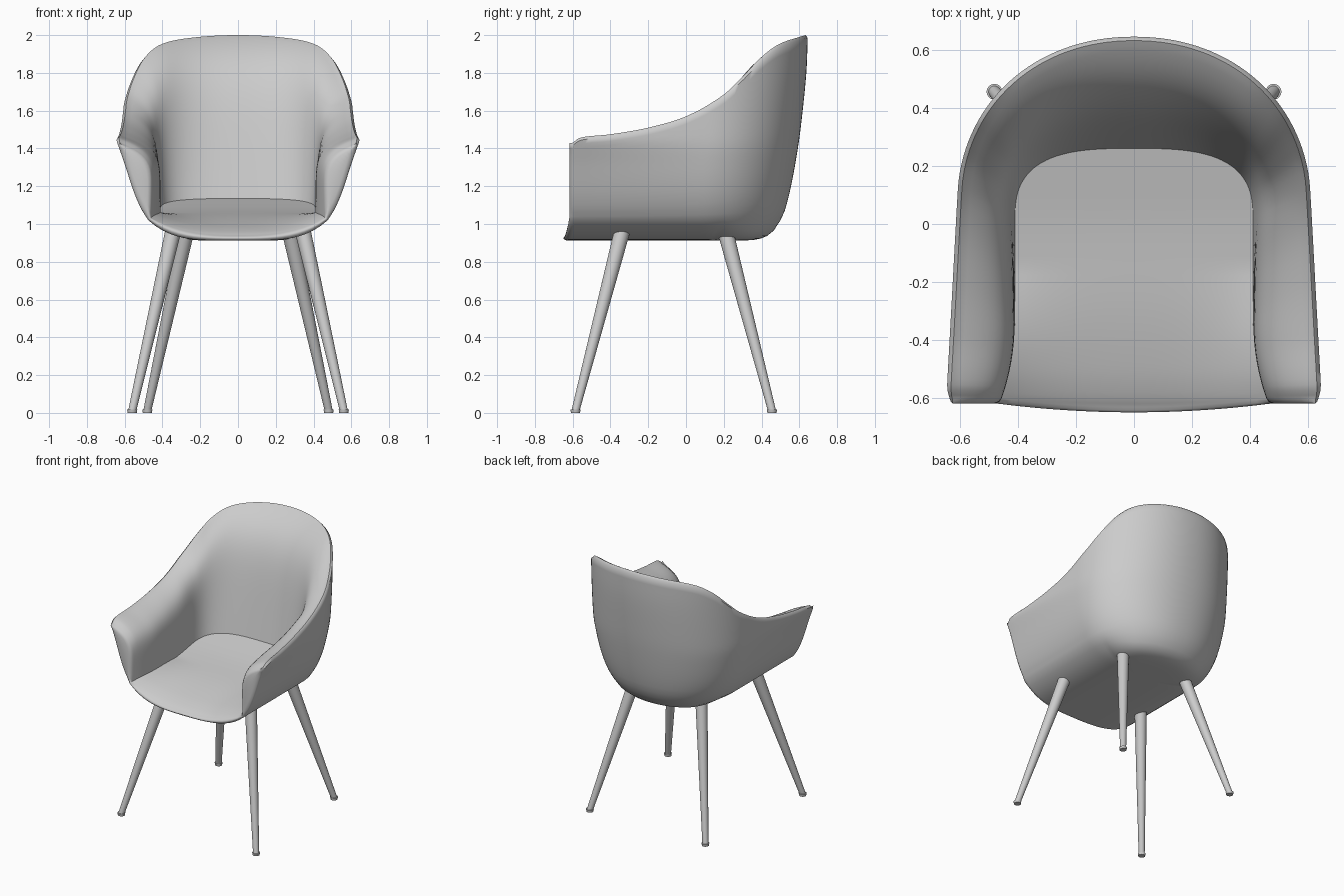
import bpy, bmesh, math
from mathutils import Vector

if "Cube" in bpy.data.objects:
    bpy.data.objects.remove(bpy.data.objects["Cube"])

grey = bpy.data.materials.new("light_grey")
grey.use_nodes = True
grey.diffuse_color = (0.6, 0.6, 0.6, 1)
grey.node_tree.nodes["Principled BSDF"].inputs["Base Color"].default_value = (0.6, 0.6, 0.6, 1)


def clamp(v):
    return max(0.0, min(1.0, v))


def smooth(table, v):
    """Smooth curve through (position, value) pairs."""
    v = max(table[0][0], min(table[-1][0], v))
    last = len(table) - 1
    i = next(k for k in range(last) if v <= table[k + 1][0])

    def slope(k):
        a, b = table[max(k - 1, 0)], table[min(k + 1, last)]
        return (b[1] - a[1]) / (b[0] - a[0])
    (x0, y0), (x1, y1) = table[i], table[i + 1]
    d = x1 - x0
    t = (v - x0) / d
    ease = t * t * (3 - 2 * t)
    return (y0 + (y1 - y0) * ease + d * t * (1 - t) ** 2 * slope(i)
            - d * t * t * (1 - t) * slope(i + 1))


# Profiles: rim height along y, shell width and depth by height, seat height along y,
# and how evenly the inner padding leans out along y
RIM = [(-.6, 1.43), (-.56, 1.457), (-.4, 1.475), (-.2, 1.51), (0, 1.57), (.2, 1.68),
       (.3, 1.77), (.4, 1.875), (.5, 1.95), (.645, 2.0)]
WIDTH = [(1.02, .475), (1.085, .515), (1.18, .553), (1.31, .585), (1.45, .605), (2, .605)]
DEPTH = [(1.02, .5), (1.07, .523), (1.2, .556), (1.4, .592), (1.55, .612), (1.8, .637), (2, .645)]
SEAT = [(-.645, .928), (-.6, .955), (-.5, .99), (-.3, 1.035), (0, 1.08), (.26, 1.135)]
LEAN = [(-.6, -.08), (-.35, 0), (0, .1), (.2, .25), (.4, .4), (.65, .48)]
FRONT, BOTTOM, EDGE = -.6, .912, 1.02
CORNER = .08
STRAIGHT = .42


def u_path(t, w, back, corner, power):
    """Half of a U-shaped plan: straight arm, then a rounded back."""
    if t <= STRAIGHT:
        k = (t / STRAIGHT) ** 1.3
        return w, FRONT + (corner - FRONT) * k
    a = (t - STRAIGHT) / (1 - STRAIGHT) * math.pi / 2
    return (w * abs(math.cos(a)) ** (2 / power),
            corner + (back - corner) * math.sin(a) ** (2 / power))


def outer(t, z, inset=0):
    x, y = u_path(t, smooth(WIDTH, z) - inset, smooth(DEPTH, z) - inset, CORNER, 2.1)
    return x + .038 * clamp((.1 - y) / .65) * clamp((z - EDGE) / .42) ** 3, y


def crease(t):
    x, y = u_path(t, .41, .26, 0, 3)
    return x + .05 * clamp((-.33 - y) / .27) ** 2, y


def spread(edge, corner, s):
    """Point between the middle of the seat and its edge, bowed at the front."""
    x, y = edge
    mid = min(y, corner)
    nose = clamp(1 - (y - FRONT) / .15)
    return x * s, mid + (y - mid) * s - .03 * nose * (1 - s * s)


def underside(t, s):
    edge = outer(t, EDGE)
    x, y = spread(edge, CORNER, s)
    return x, y, BOTTOM + (EDGE - BOTTOM) * s ** (4 + 4 * clamp((edge[1] - .2) / .2))


def seat(t, s):
    x, y = spread(crease(t), 0, s)
    lift = .08 * clamp(1 - (y - FRONT) / .45) * s ** 3
    return x, y, smooth(SEAT, y) + lift


def section(t, m=12, n=20):
    """Underside, outer wall, rim, padded inner wall and seat for one station."""
    rim_y = outer(t, 2)[1]
    rim = smooth(RIM, rim_y)
    lean = smooth(LEAN, rim_y)
    pts = [underside(t, i / m) for i in range(m + 1)]
    for i in range(1, n + 1):
        z = EDGE + (rim - .014 - EDGE) * i / n
        pts.append((*outer(t, z), z))
    pts.append((*outer(t, rim, .014), rim))
    cx, cy, cz = seat(t, 1)
    rx, ry = outer(t, rim, .032)
    for i in range(n, 0, -1):
        h = 1 - (1 - i / n) ** 1.4
        g = lean * h + (1 - lean) * h ** 6.5
        pts.append((cx + (rx - cx) * g, cy + (ry - cy) * g, cz + (rim - .01 - cz) * h))
    return [Vector(p) for p in pts + [seat(t, i / m) for i in range(m, -1, -1)]]


def rounded_front(points, inset, share, push):
    """Front edge ring: drawn in towards the opposite face and pushed forward."""
    ring = []
    for p, partner in zip(points, reversed(points)):
        gap = partner - p
        step = min(inset, gap.length * share)
        ring.append(p + gap.normalized() * step + Vector((0, -push, 0)))
    return ring


def finish(obj, angle):
    obj.data.materials.append(grey)
    bpy.ops.object.select_all(action='DESELECT')
    obj.select_set(True)
    bpy.context.view_layer.objects.active = obj
    bpy.ops.object.shade_smooth_by_angle(angle=math.radians(angle))


# Upholstered shell: half is lofted, then mirrored
STATIONS = 56
sections = [section(i / STATIONS) for i in range(STATIONS + 1)]
tip = sections[0]
sections = [rounded_front(tip, .026, .4, .018), rounded_front(tip, .008, .15, .011)] + sections
bm = bmesh.new()
grid = [[bm.verts.new(p) for p in points] for points in sections]
for a, b in zip(grid, grid[1:]):
    for k in range(len(a) - 1):
        bm.faces.new((a[k], a[k + 1], b[k + 1], b[k]))
front = grid[0]
count = len(front)
for k in range(count // 2):
    ring = (front[k], front[count - 1 - k], front[count - 2 - k], front[k + 1])
    bm.faces.new(list(dict.fromkeys(ring)))
bmesh.ops.remove_doubles(bm, verts=bm.verts, dist=.0004)
bmesh.ops.mirror(bm, geom=bm.verts[:] + bm.edges[:] + bm.faces[:], axis='X', merge_dist=.0004)
bmesh.ops.remove_doubles(bm, verts=bm.verts, dist=.0004)
bmesh.ops.recalc_face_normals(bm, faces=bm.faces)
mesh = bpy.data.meshes.new("seat_shell")
bm.to_mesh(mesh)
bm.free()
shell = bpy.data.objects.new("seat_shell", mesh)
bpy.context.collection.objects.link(shell)
finish(shell, 55)


def tapered_rod(name, low, high, r_low, r_high):
    low, high = Vector(low), Vector(high)
    axis = high - low
    bpy.ops.mesh.primitive_cone_add(vertices=32, radius1=r_low, radius2=r_high,
                                    depth=axis.length, location=(low + high) / 2)
    rod = bpy.context.object
    rod.name = name
    rod.rotation_euler = axis.to_track_quat('Z', 'Y').to_euler()
    finish(rod, 40)


# Splayed legs with small foot caps
for end, foot, top in (("front", (.56, -.585), (.345, -.34)), ("back", (.48, .455), (.275, .21))):
    for side, sign in (("left", 1), ("right", -1)):
        fx, fy = foot[0] * sign, foot[1]
        tapered_rod(f"{end}_{side}_leg", (fx, fy, .012), (top[0] * sign, top[1], .955), .021, .042)
        tapered_rod(f"{end}_{side}_foot", (fx, fy, 0), (fx, fy, .018), .024, .027)
